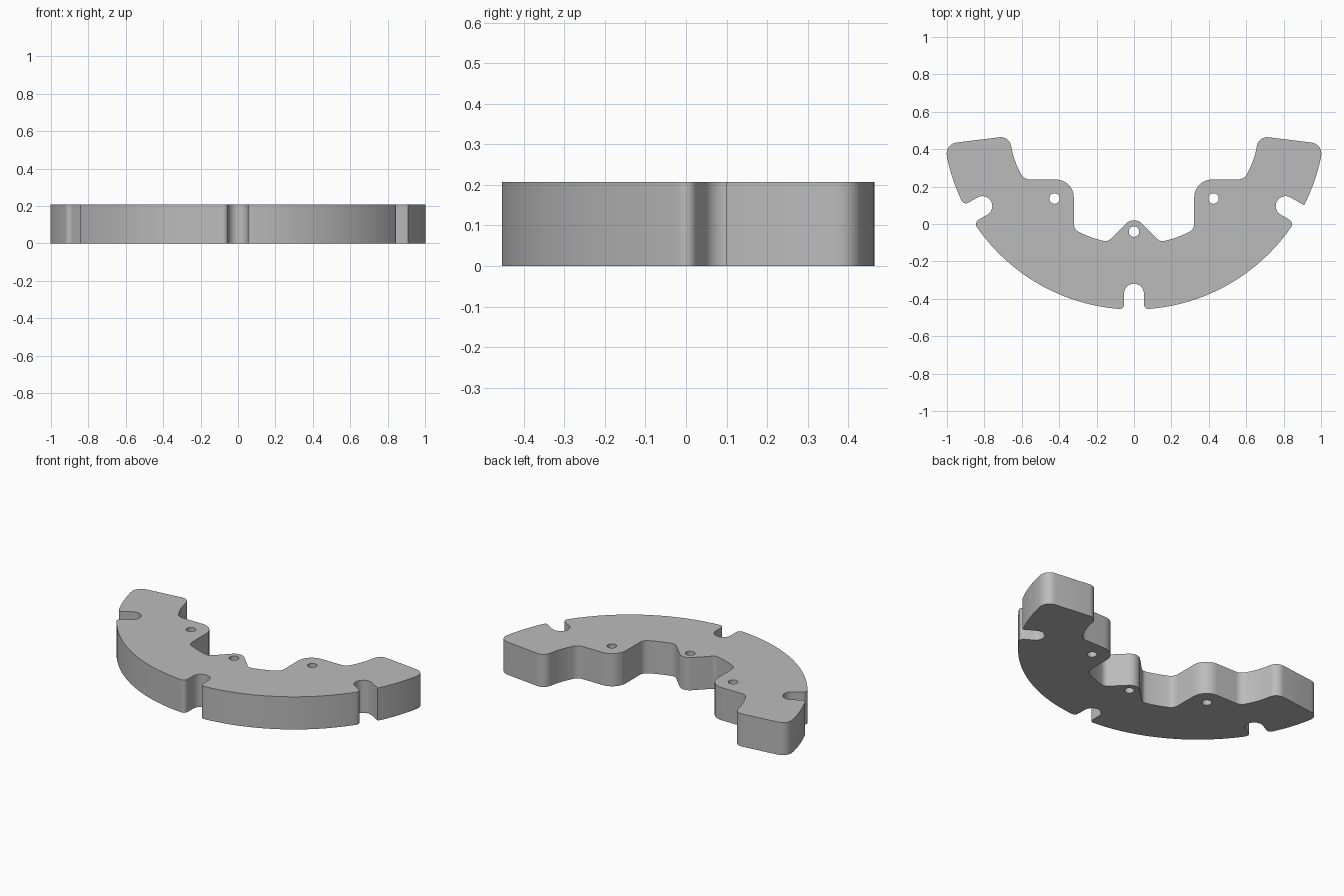
import bpy, bmesh, math
from mathutils import Vector

cube = bpy.data.objects.get("Cube")
if cube:
    bpy.data.objects.remove(cube, do_unlink=True)

HEIGHT = 0.207
CY = 0.564        # common centre of the inner and outer arcs
R_OUT, R_IN, R_SLOT, SLOT = 1.021, 0.675, 0.936, 0.053


def polar(radius, degrees, rounding=0):
    a = math.radians(degrees)
    return (radius * math.cos(a), CY + radius * math.sin(a), rounding)


def arc(radius, start, end, count):
    return [polar(radius, start + (end - start) * i / count) for i in range(count + 1)]


def slot_end(degrees, steps=16):
    # Half-round bottom of a radial slot
    c = Vector(polar(R_SLOT, degrees)[:2])
    pts = []
    for i in range(steps + 1):
        a = math.radians(degrees + 90 + 180 * i / steps)
        pts.append((c.x + SLOT * math.cos(a), c.y + SLOT * math.sin(a), 0))
    return pts


def half_outline(tip_rounding):
    # Corners with rounding radii, from the inner point to the front slot
    half = math.degrees(math.asin(SLOT / R_OUT))
    pts = [(0.14, -0.095, 0.04)]
    pts += arc(R_IN, -75, -65, 4)
    pts += [(0.322, -0.029, 0.05), (0.322, 0.238, 0.095), (0.59, 0.238, 0.055)]
    pts += arc(R_IN, -22, -16, 3)
    pts += [(0.668, 0.47, 0.055), (1.011, 0.428, 0.06)]
    pts += arc(R_OUT, -12, -25, 6)
    pts += [polar(R_OUT, -30 + half, tip_rounding)]
    pts += slot_end(-30)
    pts += [polar(R_OUT, -30 - half, 0.028)]
    pts += arc(R_OUT, -35, -85, 30)
    pts += [polar(R_OUT, -90 + half, 0.024)]
    return pts + slot_end(-90)[:9]


def rounded(corners, steps=8):
    # Replace every corner that has a radius by a tangent arc
    out = []
    for i, (x, y, r) in enumerate(corners):
        p = Vector((x, y))
        if r == 0:
            out.append(p)
            continue
        u = (Vector(corners[i - 1][:2]) - p).normalized()
        v = (Vector(corners[(i + 1) % len(corners)][:2]) - p).normalized()
        angle = u.angle(v)
        centre = p + (u + v).normalized() * (r / math.sin(angle / 2))
        trim = r / math.tan(angle / 2)
        a, b = p + u * trim - centre, p + v * trim - centre
        total = math.pi - angle
        for k in range(steps + 1):
            t = k / steps
            out.append(centre + (a * math.sin((1 - t) * total) + b * math.sin(t * total)) / math.sin(total))
    return out


def circle(x, y, r, n=24):
    return [Vector((x + r * math.cos(math.tau * i / n), y + r * math.sin(math.tau * i / n))) for i in range(n)]


# Closed outline: the left tip is rounded, the right one stays sharp
right_half = half_outline(0)
left_half = [(-x, y, r) for x, y, r in half_outline(0.025)]
outline = [(0, 0.045, 0.06)] + right_half + left_half[-2::-1]

# Plate profile with three bolt holes
profile = bpy.data.curves.new("plate_profile", "CURVE")
profile.dimensions = "2D"
profile.fill_mode = "BOTH"
profile.extrude = HEIGHT / 2
loops = [rounded(outline)] + [circle(x, y, 0.028) for x, y in ((0, -0.041), (0.425, 0.136), (-0.425, 0.136))]
for loop in loops:
    spline = profile.splines.new("POLY")
    spline.points.add(len(loop) - 1)
    for point, co in zip(spline.points, loop):
        point.co = (co.x, co.y, 0, 1)
    spline.use_cyclic_u = True
plate = bpy.data.objects.new("curved_plate", profile)
bpy.context.collection.objects.link(plate)

# Turn the profile into a clean solid
bpy.ops.object.select_all(action="DESELECT")
plate.select_set(True)
bpy.context.view_layer.objects.active = plate
bpy.ops.object.convert(target="MESH")
plate = bpy.context.view_layer.objects.active
plate.name = "curved_plate"
bm = bmesh.new()
bm.from_mesh(plate.data)
bmesh.ops.remove_doubles(bm, verts=bm.verts, dist=0.0002)
bmesh.ops.translate(bm, verts=bm.verts, vec=(0, 0, HEIGHT / 2))
bmesh.ops.recalc_face_normals(bm, faces=bm.faces)
bm.to_mesh(plate.data)
bm.free()

# Plain grey finish
grey = bpy.data.materials.new("plain_grey")
grey.use_nodes = True
grey.diffuse_color = (0.5, 0.5, 0.5, 1)
grey.node_tree.nodes["Principled BSDF"].inputs["Base Color"].default_value = (0.5, 0.5, 0.5, 1)
plate.data.materials.clear()
plate.data.materials.append(grey)
bpy.ops.object.shade_smooth_by_angle(angle=math.radians(35))
